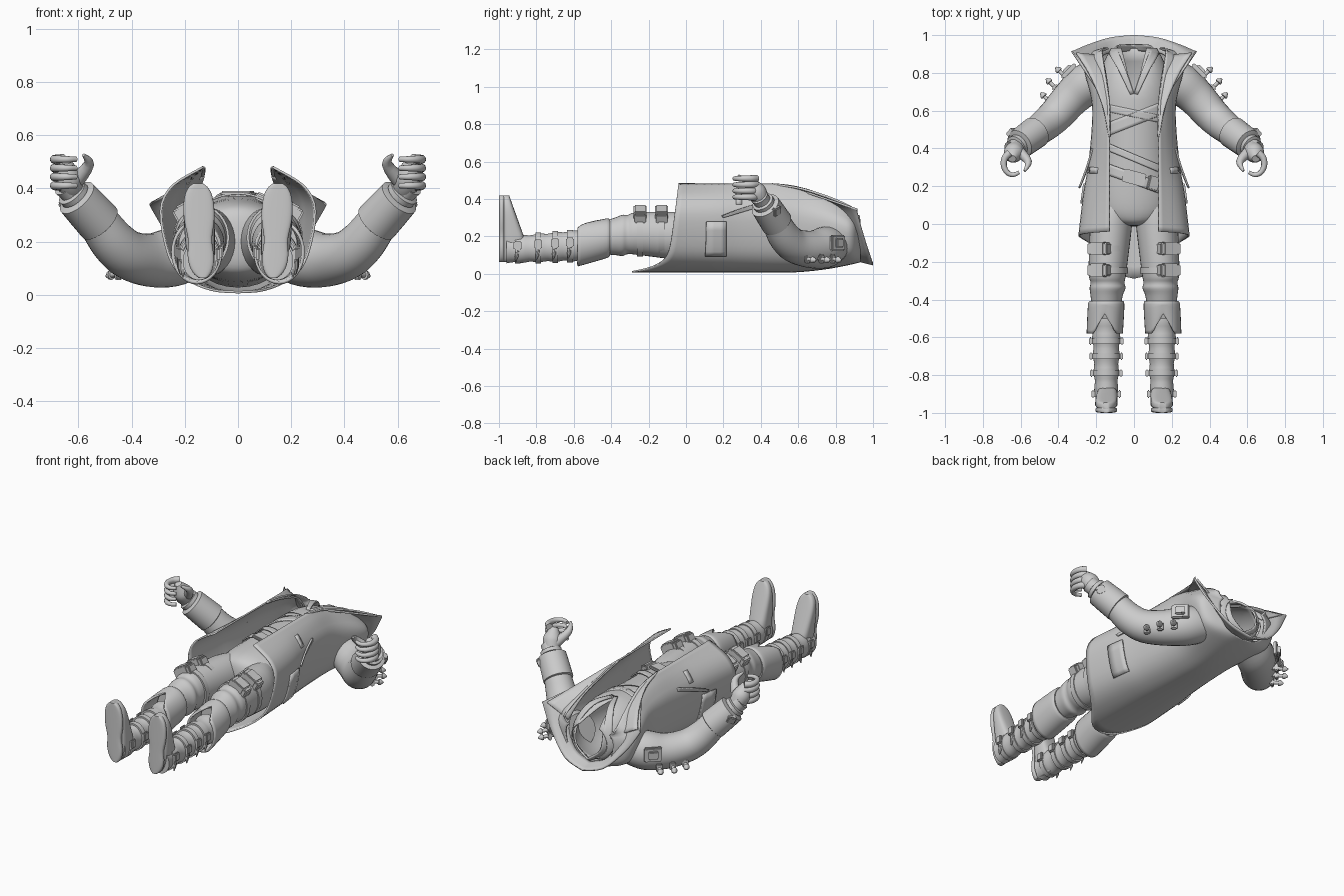
import bpy, bmesh
from math import sin, cos, exp, pi, radians, sqrt
from mathutils import Vector, Matrix

if "Cube" in bpy.data.objects:
    bpy.data.objects.remove(bpy.data.objects["Cube"], do_unlink=True)

GREY = (0.6, 0.6, 0.6, 1)
cloth = bpy.data.materials.new("plain grey")
cloth.use_nodes = True
cloth.diffuse_color = GREY
cloth.node_tree.nodes["Principled BSDF"].inputs["Base Color"].default_value = GREY


# ---- helpers ----
def smooth(rows, steps=4):
    """Catmull-Rom resampling of rows of numbers."""
    result, last = [], len(rows) - 1
    for i in range(last):
        before, start, end, after = rows[max(i - 1, 0)], rows[i], rows[i + 1], rows[min(i + 2, last)]
        for j in range(steps):
            t = j / steps
            result.append(tuple(
                q + t / 2 * (r - p + t * (2*p - 5*q + 4*r - s + t * (3*(q - r) + s - p)))
                for p, q, r, s in zip(before, start, end, after)))
    return result + [tuple(rows[-1])]


def finish(name, bm, mirror=True, thick=0):
    bmesh.ops.remove_doubles(bm, verts=bm.verts, dist=1e-5)
    bmesh.ops.recalc_face_normals(bm, faces=bm.faces)
    mesh = bpy.data.meshes.new(name)
    bm.to_mesh(mesh)
    bm.free()
    mesh.materials.append(cloth)
    mesh.shade_smooth()
    mesh.set_sharp_from_angle(angle=radians(42))
    part = bpy.data.objects.new(name, mesh)
    bpy.context.collection.objects.link(part)
    if mirror:
        part.modifiers.new("mirror", 'MIRROR').merge_threshold = 0.0005
    if thick:
        shell = part.modifiers.new("thickness", 'SOLIDIFY')
        shell.thickness, shell.offset = thick, 0


def loft(name, rings, closed=True, caps=True, mirror=True, thick=0):
    bm = bmesh.new()
    verts = [[bm.verts.new(point) for point in ring] for ring in rings]
    count = len(verts[0])
    for a, b in zip(verts, verts[1:]):
        for i in range(count if closed else count - 1):
            j = (i + 1) % count
            bm.faces.new((a[i], a[j], b[j], b[i]))
    if closed and caps:
        bm.faces.new(verts[0])
        bm.faces.new(verts[-1])
    finish(name, bm, mirror, thick)


def circle(count):
    return [(cos(2*pi*i/count), sin(2*pi*i/count)) for i in range(count)]


def ellipse(y, x, z, wide, high):
    return [(x + wide * c, y, z + high * s) for c, s in circle(32)]


def limb(name, rows):
    loft(name, [ellipse(*row) for row in smooth(rows)])


def band(name, y, x, z, wide, high, half):
    """Flat strap around a limb."""
    loft(name, [ellipse(y + side * half, x, z, wide - inset, high - inset)
                for side, inset in ((1, .01), (1, 0), (-1, 0), (-1, .01))])


def tube(name, rows, sides=16, steps=4):
    """Round tube through rows of x, y, z, radius."""
    rows = smooth(rows, steps)
    points = [Vector(row[:3]) for row in rows]
    side, rings, old = None, [], None
    for i, point in enumerate(points):
        ahead = (points[min(i + 1, len(points) - 1)] - points[max(i - 1, 0)]).normalized()
        side = old.rotation_difference(ahead) @ side if old else ahead.orthogonal().normalized()
        up, old = ahead.cross(side), ahead
        rings.append([point + rows[i][3] * (side * c + up * s) for c, s in circle(sides)])
    loft(name, rings)


def turned(name, start, end, profile, sides=24):
    """Straight turned part; the profile gives length share and radius."""
    tube(name, [(*Vector(start).lerp(Vector(end), share), radius) for share, radius in profile], sides, 1)


def sheet(name, first, second, mirror=True, thick=.01):
    edges = list(zip(smooth(first), smooth(second)))
    loft(name, [[Vector(p).lerp(Vector(q), t / 4) for p, q in edges] for t in range(5)],
         closed=False, mirror=mirror, thick=thick)


def box(name, at, size, turn=(0, 0, 0), mirror=True):
    bm = bmesh.new()
    bmesh.ops.create_cube(bm, size=1)
    place = Matrix.Translation(at)
    for angle, axis in zip(turn, "XYZ"):
        place = place @ Matrix.Rotation(radians(angle), 4, axis)
    bmesh.ops.transform(bm, matrix=place @ Matrix.Diagonal((*size, 1)), verts=bm.verts)
    bmesh.ops.bevel(bm, geom=bm.edges[:], offset=.006, segments=2, affect='EDGES')
    finish(name, bm, mirror)


# ---- torso with a V-shaped neckline ----
MIDDLE = .205
hips = [(-.01, 0, 0), (0, .08, .09), (.04, .17, .13), (.15, .2, .15), (.4, .185, .165), (.66, .2, .175)]
rings = [ellipse(y, 0, MIDDLE, wide, high) for y, wide, high in smooth(hips)]
chest = rings[-1]
for share in (.25, .5, .75, 1):
    ring = []
    for x, y, z in chest:
        top = min(.93, .7 + abs(x) * 2.3) if z > MIDDLE else .93
        shrink = 1 - 1.5 * share * share * (top - y)
        ring.append((x * shrink, y + (top - y) * share, MIDDLE + (z - MIDDLE) * shrink))
    rings.append(ring)
loft("torso", rings, caps=False, mirror=False, thick=.006)


def chest_strap(name, right_y, left_y, half):
    def edge(shift):
        return [(x, (right_y + left_y) / 2 + (left_y - right_y) * x * 3 + shift,
                 MIDDLE + .175 * sqrt(1 - 25 * x * x)) for x in (i / 25 for i in range(-4, 5))]
    sheet(name, edge(-half), edge(half), mirror=False, thick=.008)


chest_strap("lower_wrap", .42, .28, .02)
chest_strap("middle_wrap", .49, .62, .035)
chest_strap("upper_wrap", .62, .55, .02)
chest_strap("belt", .3, .18, .03)
box("belt_buckle", (0, .245, .38), (.12, .07, .02), (0, 0, -15), mirror=False)
box("belt_pouch", (.1, .215, .36), (.06, .075, .03), (0, 25, -15), mirror=False)
sheet("shirt_collar",
      [(0, .69, .38), (.045, .82, .37), (.085, .92, .28), (.08, .945, .17), (0, .95, .1)],
      [(.02, .685, .38), (.08, .81, .37), (.125, .89, .27), (.11, .91, .16), (0, .92, .08)])

# ---- long open coat: y and half width, then shares across ----
COAT = smooth([(-.1, .29), (.15, .265), (.3, .24), (.5, .22), (.65, .22), (.82, .26), (.89, .25), (.93, .16)], 5)
CUT = smooth([(0, 0), (.35, .02), (.7, .12), (.9, .3), (1, .65), (.85, .85), (.5, 1)])


def coat_point(y, wide, across, rise, grow):
    back = .01 + .3 * max(0, y - .5) ** 2
    front = .48 - .75 * max(0, y - .45) ** 2
    opening = .13 + .15 * max(0, y - .65)
    if rise > .85:
        across += (opening / wide - .5) * (rise - .85) / .15
    hem = .06 * rise - .19 * exp(-14 * rise)
    height = (rise - .5) * (front - back) * grow
    return (wide * across * grow, y + hem * max(0, .6 - 4 * y), (front + back) / 2 + height)


def coat_patch(name, rows=slice(None), cuts=slice(None), grow=1):
    loft(name, [[coat_point(*row, *cut, grow) for cut in CUT[cuts]] for row in COAT[rows]],
         closed=False, thick=.009)


coat_patch("coat")
coat_patch("side_pocket_flap", slice(4, 8), slice(10, 16), 1.04)
coat_patch("front_pocket_flap", slice(9, 11), slice(18, 22), 1.015)
sheet("coat_side_point", [(.22, .4, .38), (.25, .3, .35), (.29, .19, .31)],
      [(.22, .4, .36), (.245, .3, .33), (.285, .2, .3)])

# ---- flared collar and lapel ----
sheet("collar",
      [(0, .92, .07), (.11, .91, .12), (.17, .88, .25), (.145, .78, .38), (.125, .6, .45)],
      [(0, 1, .05), (.13, .985, .09), (.25, .945, .21), (.32, .915, .32), (.33, .915, .345)])
sheet("lapel", [(.17, .89, .27), (.145, .78, .38), (.125, .6, .45), (.125, .46, .475)],
      [(.305, .905, .345), (.235, .79, .4), (.165, .62, .455), (.135, .46, .48)])

# ---- legs ----
SHIN = .147
limb("trouser_leg", [(.1, .1, .2, .09, .12), (0, .12, .2, .11, .13), (-.25, .14, .215, .1, .115),
                     (-.31, .14, .21, .09, .105), (-.34, .14, .205, .095, .11),
                     (-.38, .145, .2, .085, .1), (-.46, SHIN, .19, .075, .085)])


def boot(y):
    """Ellipse of the boot at y: narrows downward, with soft folds."""
    drop, fold = -.5 - y, .003 * sin(70 * y)
    return y, SHIN, .155 - .06 * drop, .076 - .04 * drop + fold, .083 - .03 * drop + fold


loft("boot_shaft", [ellipse(*boot(-.5 - i / 50)) for i in range(24)])
rings = [ellipse(*row) for row in smooth([(-.42, SHIN, .19, .075, .085), (-.425, SHIN, .19, .09, .1),
                                          (-.58, .155, .16, .09, .115)], 6)]
for step, ring in enumerate(rings[6:]):       # notch at the front of the cuff
    for i, (x, y, z) in enumerate(ring):
        if z > .16:
            ring[i] = (x, y + step / 55 * max(0, 1 - abs(x - .155) / .06), z)
loft("boot_cuff", rings, caps=False, thick=.012)


def foot(name, low, high, slope, waist):
    """Rounded slices from heel to toe; the instep falls away by the slope."""
    rings = []
    for i in range(25):
        h = .5 - .49 * cos(pi * i / 24)
        half = (.052 + .01 * h) * sqrt(1 - (2*h - 1) ** 4) * (1 - waist * exp(-50 * (h - .4) ** 2))
        top = high - slope * max(0, h - .35)
        rings.append([(.13 + .02 * sqrt(h) + half * c * (c*c + .01) ** -.2,
                       (low + top) / 2 + (top - low) / 2 * s * (s*s + .01) ** -.2,
                       .06 + .362 * h) for c, s in circle(24)])
    loft(name, rings)


foot("shoe_upper", -.98, -.862, .13, 0)
foot("shoe_sole", -1, -.97, 0, .2)

# boot straps with buckles on both sides and a pointed strap end
for i, y in enumerate((-.62, -.7, -.79, -.9)):
    _, x, z, wide, high = boot(y)
    band(f"boot_strap_{i}", y, x, z, wide + .006, high + .006, .015)
    for name, side in (("outer", 1), ("inner", -1)):
        box(f"{name}_boot_buckle_{i}", (x + side * (wide + .01), y, z + .02), (.018, .042, .05))
    turned(f"strap_end_{i}", (x + wide, y, z), (x + wide, y - .01, z - .065),
           ((0, .01), (.6, .01), (1, .002)), 8)

# thigh straps and pouches
for i, y in enumerate((-.13, -.245)):
    band(f"thigh_strap_{i}", y, .138, .214, .106, .123, .016)
    box(f"thigh_pouch_{i}", (.184, y, .318), (.12, .062, .055), (0, 28, 0))
    box(f"pouch_flap_{i}", (.188, y, .328), (.085, .07, .05), (0, 28, 0))

# ---- arms ----
tube("sleeve", [(.17, .78, .16, .1), (.25, .74, .14, .11), (.33, .67, .13, .1), (.41, .58, .15, .092),
                (.47, .525, .2, .086), (.53, .48, .28, .076), (.59, .435, .35, .066)], 28)
elbow, wrist = (.515, .49, .265), (.61, .42, .37)
turned("sleeve_cuff", elbow, wrist, ((0, .07), (.05, .085), (.5, .083), (.95, .08), (1, .055)))
turned("wrist", elbow, wrist, ((.9, .05), (1.2, .046), (1.4, .048)))
turned("bracelet", elbow, wrist, ((1, .04), (1.02, .06), (1.15, .06), (1.2, .04)))
box("cuff_buckle", (.645, .485, .335), (.03, .05, .05), (0, 30, 45))

# hands curled as if around an upright pole, fingers stacked in height
tube("palm", [(.615, .41, .385, .04), (.63, .39, .415, .05), (.64, .37, .45, .05), (.645, .345, .5, .02)])
for i in range(4):
    bends = [radians(70 - 40 * j) for j in range(6)]
    tube(f"finger_{i}", [(.64 + .05 * cos(bend), .32 + .06 * sin(bend), .41 + .033 * i, .02 - .002 * j)
                         for j, bend in enumerate(bends)], 12)
tube("thumb", [(.61, .385, .425, .03), (.56, .33, .49, .02), (.58, .28, .525, .006)], 12)

# shoulder buckle and pegs on the upper sleeve
box("shoulder_plate", (.345, .81, .165), (.022, .1, .085), (0, 0, 45))
box("shoulder_buckle", (.355, .82, .165), (.022, .055, .05), (0, 0, 45))
for i, (x, y) in enumerate([(.415, .83), (.465, .77), (.495, .695)]):
    tip = Vector((x, y, .07))
    root = tip - Vector((.07, .07, -.015))
    turned(f"sleeve_peg_{i}", root, tip, ((0, .012), (.7, .01), (.72, .018), (.82, .017), (1, .004)), 10)
    box(f"peg_loop_{i}", root.lerp(tip, .35), (.02, .035, .05), (0, 0, 45))
